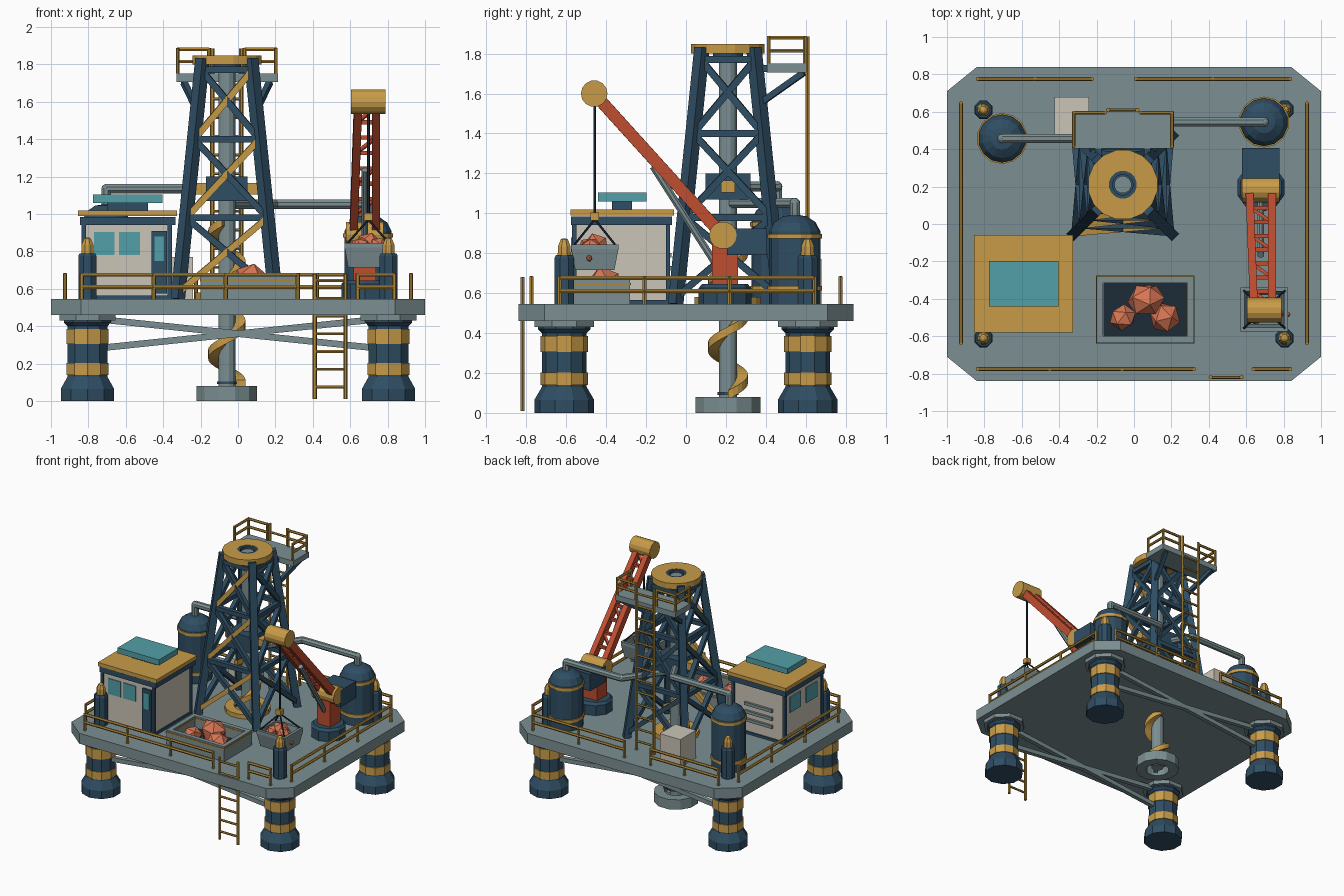
import bpy, bmesh, math
from mathutils import Vector, Matrix

if "Cube" in bpy.data.objects:
    bpy.data.objects.remove(bpy.data.objects["Cube"])

COL = dict(navy=(.028, .075, .125), gold=(.58, .33, .065), brass=(.42, .24, .04), grey=(.2, .275, .29),
           teal=(.085, .35, .39), cream=(.6, .56, .48), red=(.52, .075, .03), orange=(.68, .18, .09),
           dark=(.012, .025, .04))
parts = {}


def bm_for(name, mat):
    return parts.setdefault(name, (bmesh.new(), mat))[0]


def box(name, mat, x0, x1, y0, y1, z0, z1):
    m = Matrix.Translation(((x0+x1)/2, (y0+y1)/2, (z0+z1)/2)) @ Matrix.Diagonal((x1-x0, y1-y0, z1-z0, 1))
    bmesh.ops.create_cube(bm_for(name, mat), size=1, matrix=m)


def beam(name, mat, p, q, w, n=4, h=None):
    """Bar from p to q: w wide (h deep), n sides."""
    p, q = Vector(p), Vector(q)
    d = q - p
    m = Matrix.Translation((p+q)/2) @ d.to_track_quat('Z', 'Y').to_matrix().to_4x4()
    m = m @ Matrix.Diagonal((w, h or w, 1, 1)) @ Matrix.Rotation(math.pi/n, 4, 'Z')
    r = .5 / math.cos(math.pi/n)
    bmesh.ops.create_cone(bm_for(name, mat), cap_ends=True, segments=n, radius1=r, radius2=r,
                          depth=d.length, matrix=m)


def lathe(name, mat, x, y, prof, n, closed=False):
    """Revolve an (r, z) profile round a vertical axis."""
    bm = bm_for(name, mat)
    rings = [[bm.verts.new((x + r*math.cos((i+.5)*math.tau/n), y + r*math.sin((i+.5)*math.tau/n), z))
              for i in range(n)] for r, z in prof]
    for a, b in zip(rings, rings[1:] + ([rings[0]] if closed else [])):
        for i in range(n):
            j = (i+1) % n
            bm.faces.new((a[i], a[j], b[j], b[i]))
    if not closed:
        bm.faces.new(rings[0][::-1])
        bm.faces.new(rings[-1])


def ring(name, mat, x, y, r0, r1, z0, z1, n):
    lathe(name, mat, x, y, [(r0, z0), (r1, z0), (r1, z1), (r0, z1)], n, True)


def pipe(name, mat, pts, d, n=8):
    for a, b in zip(pts, pts[1:]):
        beam(name, mat, a, b, d, n)
    for p in pts[1:-1]:
        bmesh.ops.create_icosphere(bm_for(name, mat), subdivisions=2, radius=d*.52, matrix=Matrix.Translation(p))


def railing(name, pts, z0, heights, step, d=.02):
    pts = [Vector((x, y, 0)) for x, y in pts]
    for a, b in zip(pts, pts[1:]):
        for z in heights:
            beam(name, 'brass', a + Vector((0, 0, z)), b + Vector((0, 0, z)), d, 6)
        k = max(1, round((b-a).length / step))
        for i in range(k+1):
            p = a.lerp(b, i/k)
            beam(name, 'brass', (p.x, p.y, z0), (p.x, p.y, heights[0]+.008), d, 6)


def ladder(name, x0, x1, y, z0, z1, step):
    for x in (x0, x1):
        beam(name, 'brass', (x, y, z0), (x, y, z1), .02, 6)
    for i in range(1, int((z1-z0)/step)+1):
        beam(name, 'brass', (x0, y, z0+i*step-.03), (x1, y, z0+i*step-.03), .015, 6)


def rock(name, x, y, z, r, tilt):
    m = Matrix.Translation((x, y, z)) @ Matrix.Rotation(tilt, 4, (1, .6, .8)) @ Matrix.Diagonal((1, .85, 1, 1))
    bmesh.ops.create_icosphere(bm_for(name, 'orange'), subdivisions=1, radius=r, matrix=m)


# Deck: rectangle with cut corners
D = .545
bm = bm_for('deck', 'grey')
outline = [(1, -.71), (1, .71), (.84, .84), (-.84, .84), (-1, .71), (-1, -.71), (-.84, -.84), (.84, -.84)]
f = bm.faces.new([bm.verts.new((x, y, .46)) for x, y in outline])
ext = bmesh.ops.extrude_face_region(bm, geom=[f])
bmesh.ops.translate(bm, vec=(0, 0, D-.46), verts=[v for v in ext['geom'] if isinstance(v, bmesh.types.BMVert)])

# Support legs with bands, and corner bollards above them
for sx in (-1, 1):
    for sy in (-1, 1):
        x, y = .805*sx, .61*sy
        lathe('support_legs', 'navy', x, y, [(.15, 0), (.15, .065), (.112, .13), (.112, .40), (.132, .42), (.132, .44)], 10)
        lathe('leg_pads', 'grey', x, y, [(.162, .43), (.162, .465)], 8)
        for z0, z1 in ((.14, .203), (.305, .385)):
            ring('leg_bands', 'gold', x, y, .1, .119, z0, z1, 10)
        lathe('bollards', 'navy', x, y, [(.053, D), (.053, .775), (.045, .79)], 8)
        lathe('bollard_caps', 'gold', x, y, [(.036, .785), (.034, .835), (.02, .868), (.008, .875)], 8)
for y in (-.61, .61):
    for s in (-1, 1):
        beam('under_braces', 'grey', (-.72*s, y, .435), (.72*s, y, .285), .035)

# Drill column: pipe, wellhead ring, deck collar, auger flight
CX, CY = -.06, .21
lathe('drill_pipe', 'grey', CX, CY, [(.047, .02), (.047, 1.83)], 12)
ring('wellhead_ring', 'grey', CX, CY, .09, .168, 0, .08, 12)
for i in range(3):
    a = i*math.tau/3
    beam('wellhead_spokes', 'grey', (CX, CY, .04), (CX+.11*math.cos(a), CY+.11*math.sin(a), .04), .03)
ring('pipe_joint', 'navy', CX, CY, .04, .054, .09, .105, 12)
ring('deck_collar', 'gold', CX, CY, .1, .17, D-.01, .58, 16)
bm = bm_for('auger_flight', 'gold')
prev = None
for i in range(66):
    a, z = i*math.tau/24, .09 + i*.32/24
    z += 0
    cur = [bm.verts.new((CX+r*math.cos(a), CY+r*math.sin(a), z+dz))
           for r, dz in ((.042, -.022), (.1, -.022), (.1, .022), (.042, .022))]
    if prev:
        for k in range(4):
            bm.faces.new((prev[k], prev[(k+1) % 4], cur[(k+1) % 4], cur[k]))
    else:
        bm.faces.new(cur)
    prev = cur
bm.faces.new(prev)

# Derrick: four raked legs, girts, cross bracing
def corner(sx, sy, z):
    h = .262 - .13*(z-D)/(1.81-D)
    return Vector((CX+sx*h, CY+sy*h, z))


cs = [(-1, -1), (1, -1), (1, 1), (-1, 1)]
levels = [.58, .98, 1.40, 1.77]
for i, c in enumerate(cs):
    e = cs[(i+1) % 4]
    beam('derrick_legs', 'navy', corner(*c, D), corner(*c, 1.83), .055)
    for z in levels[1:]:
        beam('derrick_girts', 'navy', corner(*c, z), corner(*e, z), .035)
    for k, (z0, z1) in enumerate(zip(levels, levels[1:])):
        beam('derrick_gold_braces' if i == 0 else 'derrick_braces', 'gold' if i == 0 else 'navy',
             corner(*c, z0), corner(*e, z1), .034)
        beam('derrick_braces', 'navy', corner(*e, z0), corner(*c, z1), .034)
ring('crown', 'gold', CX, CY, .075, .188, 1.80, 1.848, 16)
ring('crown_liner', 'navy', CX, CY, .055, .077, 1.78, 1.845, 16)
box('drive_block', 'navy', CX-.112, CX+.112, CY-.112, CY+.112, 1.07, 1.2)
box('drive_crossbar', 'gold', CX-.18, CX+.18, CY-.035, CY+.035, 1.105, 1.165)

# Lookout platform behind the crown, and its long ladder
box('lookout_floor', 'grey', -.33, .215, .405, .605, 1.705, 1.75)
for s in (-1, 1):
    railing('lookout_rails', [(CX+.262*s, .415), (CX+.262*s, .595), (CX+.095*s, .595)], 1.75, (1.88, 1.815), .2, .018)
    beam('lookout_struts', 'navy', (CX+.23*s, .59, 1.705), (CX+.155*s, .37, 1.55), .03)
    beam('lookout_beams', 'navy', (CX+.13*s, .33, 1.725), (CX+.13*s, .42, 1.725), .035)
ladder('derrick_ladder', -.138, .018, .61, D, 1.885, .1)

# Deck and access ladder railings
for pts in ([(-.835, -.775), (.32, -.775)], [(.64, -.775), (.835, -.775)], [(-.835, .775), (-.225, .775)],
            [(.01, .775), (.835, .775)], [(-.925, -.635), (-.925, .645)], [(.925, -.635), (.925, .645)]):
    railing('deck_rails', pts, D, (.675, .61), .38)
ladder('access_ladder', .41, .575, -.82, .01, .68, .095)

# Control cabin
box('cabin_walls', 'cream', -.825, -.365, -.56, -.09, D, .95)
box('cabin_sill', 'navy', -.835, -.355, -.57, -.08, D, .565)
box('cabin_cornice', 'navy', -.845, -.335, -.575, -.07, .942, .985)
box('cabin_roof', 'gold', -.855, -.325, -.58, -.06, .988, 1.018)
box('roof_neck', 'navy', -.80+.1, -.48, -.37, -.27, 1.01, 1.065)
box('roof_panel', 'teal', -.775, -.403, -.44, -.197, 1.06, 1.105)
for x0, x1 in ((-.77, -.66), (-.635, -.525)):
    box('cabin_windows', 'teal', x0, x1, -.568, -.55, .78, .905)
for y0, y1 in ((-.5, -.36), (-.29, -.15)):
    box('cabin_windows', 'teal', -.833, -.81, y0, y1, .78, .905)
box('cabin_door', 'navy', -.462, -.38, -.572, -.55, .575, .91)
box('door_window', 'teal', -.447, -.395, -.577, -.56, .75, .88)
for z in (.66, .725, .79):
    box('cabin_vents', 'grey', -.72, -.47, -.1, -.072, z-.012, z+.012)
for x in (-.825, -.365):
    for y in (-.56, -.09):
        beam('cabin_posts', 'navy', (x, y, D), (x, y, .95), .022)

# Equipment locker, storage tanks and their feed pipes
box('locker', 'cream', -.425, -.24, .48, .68, D, .77)
for x, y, s in ((-.705, .457, .99), (.695, .545, .93)):
    lathe('tanks', 'navy', x, y, [(.128, D), (.128, s-.02), (.105, s+.025), (.06, s+.055), (.025, s+.06)], 14)
    for z in (.625, s-.045):
        ring('tank_bands', 'gold', x, y, .12, .136, z-.012, z+.012, 14)
pipe('feed_pipe_left', 'grey', [(-.705, .457, 1.03), (-.705, .457, 1.135), (-.2, .457, 1.135), (-.09, .25, 1.135)], .05)
pipe('feed_pipe_right', 'grey', [(.695, .545, .97), (.695, .545, 1.052), (.2, .545, 1.052), (-.03, .23, 1.052)], .05)

# Ore bin
box('bin_floor', 'dark', -.19, .31, -.625, -.29, D, .57)
for x0, x1, y0, y1 in ((-.2, .32, -.635, -.6), (-.2, .32, -.315, -.28), (-.2, -.165, -.6, -.315), (.285, .32, -.6, -.315)):
    box('bin_walls', 'grey', x0, x1, y0, y1, D, .665)
    box('bin_rim', 'brass', x0-.004, x1+.004, y0-.004, y1+.004, .64, .652)
rock('bin_ore', .065, -.405, .635, .105, .4)
rock('bin_ore', -.06, -.5, .615, .075, 1.1)
rock('bin_ore', .165, -.5, .62, .085, 2.0)

# Crane: pedestal, pivot, counterweight, boom
KX = .678
lathe('crane_base', 'navy', KX, .195, [(.132, D), (.132, .625), (.115, .645)], 10)
box('crane_column', 'red', KX-.06, KX+.06, .13, .26, .64, .86)
beam('crane_pivot', 'gold', (KX-.1, .185, .89), (KX+.1, .185, .89), .135, 14)
box('counterweight', 'navy', KX-.1, KX+.1, .205, .405, .79, .925)
foot, tip = Vector((0, .16, .915)), Vector((0, -.46, 1.6))
def boom(t, s):
    p = foot.lerp(tip, t)
    return (KX+.012*t + s*(.06-.012*t), p.y, p.z)


for s in (-1, 1):
    beam('boom_beams', 'red', boom(0, s), boom(1, s), .042, h=.06)
for k in range(7):
    beam('boom_lacing', 'red', boom(.12+k*.12, -1), boom(.12+k*.12, 1), .022)
    if k % 2 == 0:
        beam('boom_lacing', 'red', boom(.12+k*.12, -1), boom(.24+k*.12, 1), .018)
beam('boom_ram', 'grey', (KX, .14, .76), (KX, -.165, 1.235), .036, 8)
beam('boom_head', 'gold', (.603, -.46, 1.6), (.788, -.46, 1.6), .13, 14)

# Hoist line and ore bucket
BX, BY = .697, -.457
beam('hoist_line', 'dark', (BX, BY, .98), (BX, BY, 1.56), .014, 6)
box('hook_block', 'gold', BX-.022, BX+.022, BY-.022, BY+.022, .965, 1.005)
for sx in (-1, 1):
    for sy in (-1, 1):
        beam('slings', 'dark', (BX, BY, .97), (BX+sx*.11, BY+sy*.1, .845), .01, 6)
bm = bm_for('bucket', 'grey')
loops = [[bm.verts.new((BX+sx*hx, BY+sy*hy, z)) for sx, sy in cs]
         for hx, hy, z in ((.108, .098, .715), (.127, .118, .82), (.127, .118, .845), (.105, .096, .845), (.09, .08, .74))]
for a, b in zip(loops, loops[1:]):
    for i in range(4):
        bm.faces.new((a[i], a[(i+1) % 4], b[(i+1) % 4], b[i]))
bm.faces.new(loops[0][::-1])
bm.faces.new(loops[-1])
for x, y, r, t in ((0, .01, .075, .5), (-.045, -.03, .055, 1.4), (.05, -.02, .055, 2.2)):
    rock('bucket_ore', BX+x, BY+y, .83, r, t)
rock('bucket_marker', .82, -.485, .775, .018, .3)

# Turn every collected part into an object
mats = {}
for name, (bm, mat) in parts.items():
    bmesh.ops.recalc_face_normals(bm, faces=bm.faces)
    me = bpy.data.meshes.new(name)
    bm.to_mesh(me)
    bm.free()
    if mat not in mats:
        mats[mat] = bpy.data.materials.new(mat)
        mats[mat].diffuse_color = (*COL[mat], 1)
    me.materials.append(mats[mat])
    bpy.context.collection.objects.link(bpy.data.objects.new(name, me))

for m in bpy.data.materials:
    if m.users and not m.is_grease_pencil:
        m.use_nodes = True
        m.node_tree.nodes["Principled BSDF"].inputs["Base Color"].default_value = m.diffuse_color
